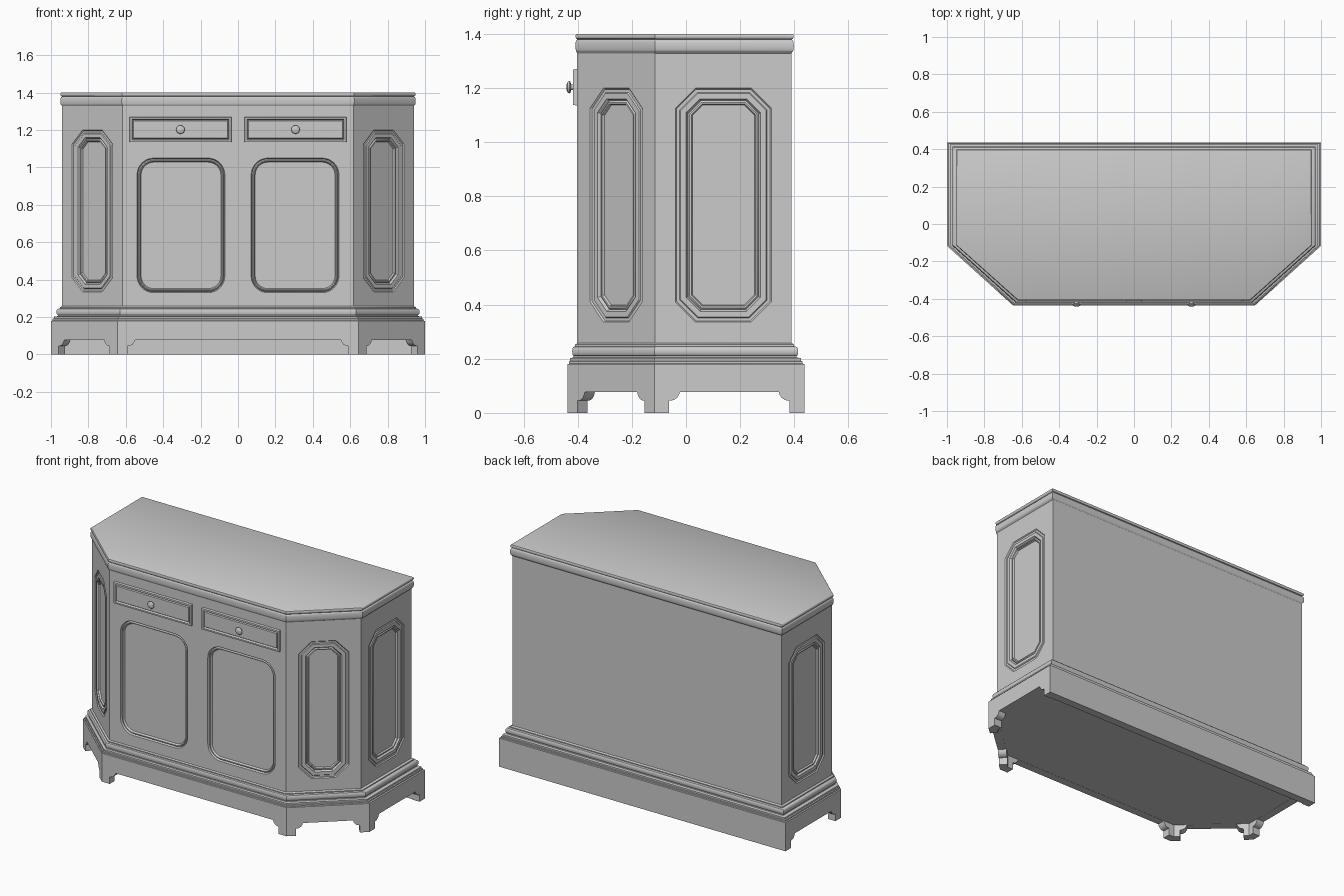
import bpy, bmesh
from math import sin, cos, pi
from mathutils import Vector as V

if "Cube" in bpy.data.objects:
    bpy.data.objects.remove(bpy.data.objects["Cube"])

# Plan outlines (counter-clockwise from front left): body and plinth
def plan(x1, x2, yf, ym, yb):
    return [V((-x1, yf, 0)), V((x1, yf, 0)), V((x2, ym, 0)),
            V((x2, yb, 0)), V((-x2, yb, 0)), V((-x2, ym, 0))]

BODY = plan(0.617, 0.94, -0.402, -0.114, 0.39)
BASE = plan(0.645, 1.0, -0.437, -0.117, 0.437)

def at(t, z):
    return [a.lerp(b, t) + V((0, 0, z)) for a, b in zip(BODY, BASE)]

def edge(poly, i):
    a, b = poly[i], poly[(i + 1) % 6]
    t = (b - a).normalized()
    return a, b, t, V((t.y, -t.x, 0)), (b - a).length

def inner(poly, d):
    out = []
    for i in range(6):
        n1, n2 = edge(poly, i - 1)[3] if i else edge(poly, 5)[3], edge(poly, i)[3]
        out.append(poly[i] - (n1 + n2) / (1 + n1.dot(n2)) * d)
    return out

def finish(bm, name):
    bmesh.ops.remove_doubles(bm, verts=bm.verts, dist=1e-5)
    bmesh.ops.recalc_face_normals(bm, faces=bm.faces)
    me = bpy.data.meshes.new(name)
    bm.to_mesh(me)
    bm.free()
    ob = bpy.data.objects.new(name, me)
    bpy.context.collection.objects.link(ob)
    bpy.ops.object.select_all(action='DESELECT')
    ob.select_set(True)
    bpy.context.view_layer.objects.active = ob
    bpy.ops.object.shade_smooth_by_angle(angle=0.55)
    return ob

def bridge(bm, r1, r2):
    k = len(r1)
    for i in range(k):
        j = (i + 1) % k
        bm.faces.new((r1[i], r1[j], r2[j], r2[i]))

# Moulding swept round the plan: profile of (spread, height)
def moulding(name, profile):
    bm = bmesh.new()
    rings = [[bm.verts.new(p) for p in at(t, z)] for t, z in profile]
    for a, b in zip(rings, rings[1:]):
        bridge(bm, a, b)
    bm.faces.new(rings[0][::-1])
    bm.faces.new(rings[-1])
    return finish(bm, name)

def bulge(t, depth, z0, z1, n=8):
    return [(t + depth * sin(pi * i / n), (z0 + z1) / 2 - (z1 - z0) / 2 * cos(pi * i / n))
            for i in range(n + 1)]

# Rectangle with cut (n=1) or rounded corners, shrunk by inset
def rect_loop(w, h, c, n, inset):
    w, h = w / 2 - inset, h / 2 - inset
    c = max(c - inset * (0.586 if n == 1 else 1), 0)
    if c == 0:
        return [(w, -h), (w, h), (-w, h), (-w, -h)]
    pts = []
    for k, (sx, sz) in enumerate([(1, -1), (1, 1), (-1, 1), (-1, -1)]):
        for i in range(n + 1):
            a = pi / 2 * (k - 1 + i / n)
            pts.append((sx * (w - c) + c * cos(a), sz * (h - c) + c * sin(a)))
    return pts

# Cabinet body: walls with moulded panels let into them
OCT = [(0, 0), (0.005, 0.006), (0.016, 0.006), (0.02, 0.001), (0.04, 0.001), (0.047, 0.012),
       (0.053, 0.006), (0.059, 0.006), (0.063, 0.016)]
DOOR = [(0, 0), (0.005, 0.011), (0.011, 0.003), (0.016, 0.003), (0.022, 0.014)]
DRAWER = [(0, 0), (0.002, -0.015), (0.012, -0.016), (0.017, -0.005), (0.022, -0.012)]
# (offset from wall middle, centre z, width, height, corner, segments, profile)
front = [(s * 0.305, 0.69, 0.47, 0.72, 0.09, 8, DOOR) for s in (-1, 1)]
front += [(s * 0.3075, 1.2025, 0.545, 0.135, 0, 1, DRAWER) for s in (-1, 1)]
corner = [(0, 0.7675, 0.29, 0.865, 0.075, 1, OCT)]
side = [(0, 0.7675, 0.355, 0.865, 0.075, 1, OCT)]

bm = bmesh.new()
for i, panels in enumerate([front, corner, side, [], side, corner]):
    a, b, t, n, L = edge(BODY, i)
    mid = (a + b) / 2
    up = V((0, 0, 1))
    ring = [bm.verts.new(p) for p in (a + up * 0.22, b + up * 0.22, b + up * 1.36, a + up * 1.36)]
    if not panels:
        bm.faces.new(ring)
        continue
    borders = [ring]
    for u, z, w, h, c, seg, prof in panels:
        loops = [[bm.verts.new(mid + t * (u + x) + up * (z + y) - n * d)
                  for x, y in rect_loop(w, h, c, seg, ins)] for ins, d in prof]
        for p, q in zip(loops, loops[1:]):
            bridge(bm, p, q)
        bm.faces.new(loops[-1])
        borders.append(loops[0])
    edges = []
    for r in borders:
        for k in range(len(r)):
            v1, v2 = r[k], r[(k + 1) % len(r)]
            edges.append(bm.edges.get((v1, v2)) or bm.edges.new((v1, v2)))
    bmesh.ops.triangle_fill(bm, edges=edges, use_beauty=True, use_dissolve=False, normal=n)
finish(bm, "cabinet_body")

# Base steps with half-round, and top slab with moulded edge
moulding("base_moulding", [(0.98, 0.178), (0.86, 0.182), (0.86, 0.19), (0.74, 0.192), (0.74, 0.202),
                           (0.4, 0.205)] + bulge(0.36, 0.16, 0.21, 0.244)
         + [(0.2, 0.246), (0.2, 0.252), (0.0, 0.258)])
moulding("top", [(0, 1.328)] + bulge(0.08, 0.09, 1.334, 1.376) + [(0.0, 1.379)]
         + bulge(0.06, 0.1, 1.381, 1.40))

# Plinth walls with bracket feet; plain at the back
bm = bmesh.new()
ins = inner(BASE, 0.05)
f = 0.055
curve = [(f, 0), (f, 0.045), (f + 0.015, 0.047), (f + 0.028, 0.055), (f + 0.036, 0.067), (f + 0.04, 0.078)]
for i in range(6):
    a, b, t, n, L = edge(BASE, i)
    arch = [] if i == 3 else curve + [(L - u, z) for u, z in reversed(curve)]
    pts = [(0, 0)] + arch + [(L, 0), (L, 0.18), (0, 0.18)]
    outer_v, inner_v = [], []
    for u, z in pts:
        o = a + t * u + V((0, 0, z))
        q = ins[i] if u == 0 else ins[(i + 1) % 6] if u == L else a + t * u - n * 0.05
        outer_v.append(bm.verts.new(o))
        inner_v.append(bm.verts.new((q.x, q.y, z)))
    bm.faces.new(outer_v)
    bm.faces.new(inner_v[::-1])
    for k in range(len(pts)):
        if k != len(pts) - 3 and k != len(pts) - 1:   # mitred ends stay open
            j = (k + 1) % len(pts)
            bm.faces.new((outer_v[k], inner_v[k], inner_v[j], outer_v[j]))
finish(bm, "plinth_with_feet")

# Underside board
bm = bmesh.new()
lo, hi = ([bm.verts.new((p.x, p.y, z)) for p in ins] for z in (0.079, 0.1))
bridge(bm, lo, hi)
bm.faces.new(lo[::-1])
bm.faces.new(hi)
finish(bm, "underside_board")

# Turned drawer knobs
KNOB = [(0.011, -0.405), (0.01, -0.424), (0.021, -0.427), (0.023, -0.431), (0.019, -0.437), (0.01, -0.441)]
for s, name in ((-1, "left_knob"), (1, "right_knob")):
    bm = bmesh.new()
    rings = [[bm.verts.new((s * 0.3075 + r * cos(k * pi / 12), y, 1.2025 + r * sin(k * pi / 12)))
              for k in range(24)] for r, y in KNOB]
    for p, q in zip(rings, rings[1:]):
        bridge(bm, p, q)
    bm.faces.new(rings[0])
    bm.faces.new(rings[-1])
    finish(bm, name)
